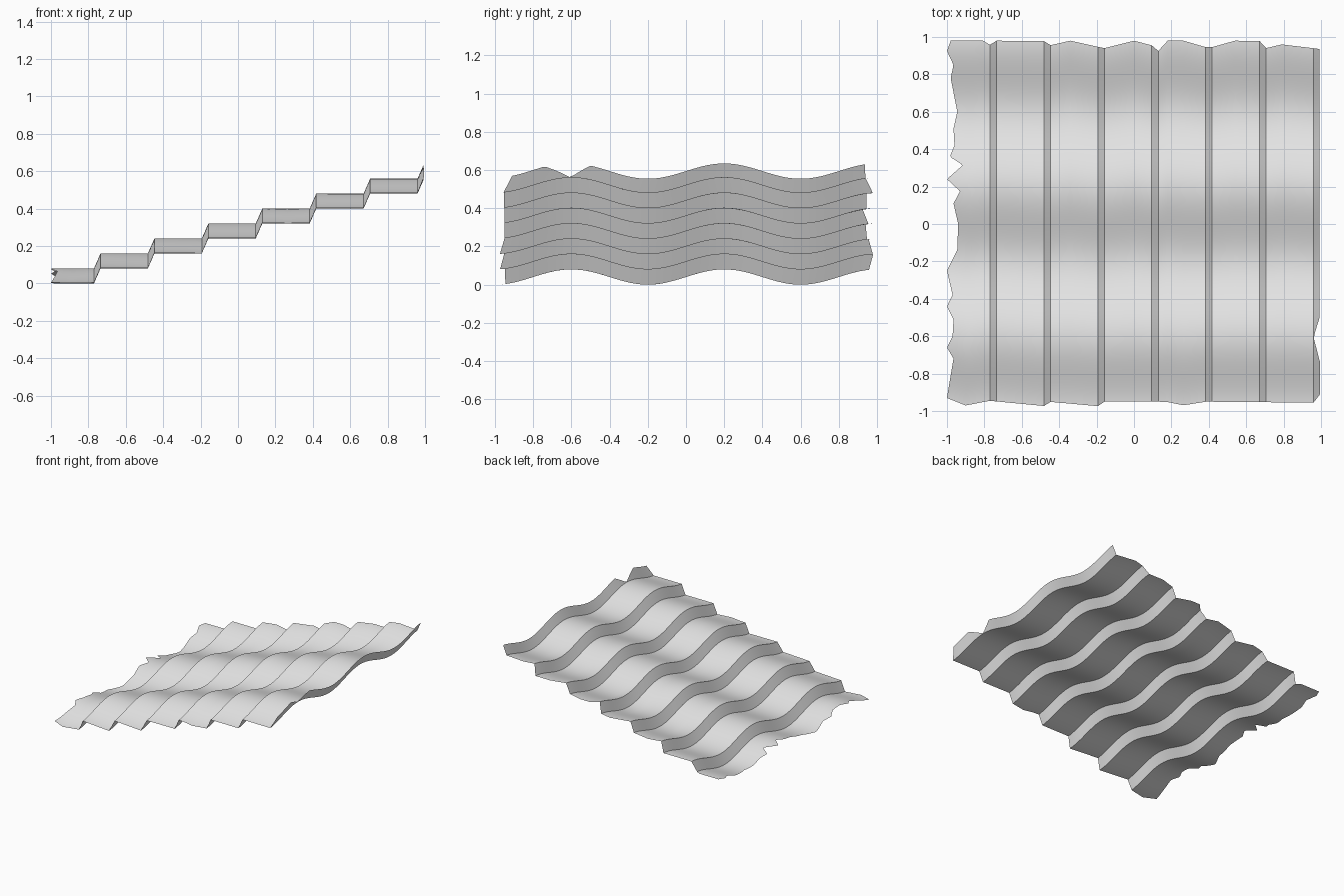
import bpy
import bmesh
import math

cube = bpy.data.objects.get("Cube")
if cube:
    bpy.data.objects.remove(cube, do_unlink=True)

# Tile course layout
COURSES = 7
PITCH = 0.2883      # distance between neighbouring steps
FIRST = -0.77       # foot of the lowest step
RUN = 0.035         # horizontal depth of a step
RISE = 0.08         # height of a step
WAVE = 0.8          # length of one corrugation
ROWS = 180

# Broken outlines: (position along edge, edge coordinate)
BACK = [(-.98, .98), (-.81, .98), (-.765, .955), (-.735, .98), (-.485, .98),
        (-.445, .955), (-.34, .98), (-.16, .94), (0, .98), (.095, .955),
        (.13, .925), (.18, .98), (.265, .98), (.385, .945), (.415, .945),
        (.54, .98), (.67, .98), (.705, .94), (.79, .96), (1, .935)]
FRONT = [(-1, -.93), (-.9, -.97), (-.77, -.945), (-.485, -.975), (-.445, -.95),
         (-.195, -.975), (-.16, -.95), (.17, -.95), (.27, -.97), (.385, -.95),
         (.96, -.955), (.995, -.91)]
LEFT = [(-.93, -1), (-.72, -.965), (-.66, -1), (-.6, -.97), (-.51, -.965),
        (-.44, -1), (-.38, -.97), (-.25, -1), (-.14, -.945), (0, -.94),
        (.11, -.965), (.175, -.93), (.24, -1), (.315, -.915), (.36, -.985),
        (.42, -.96), (.51, -.965), (.6, -.945), (.78, -.98), (.85, -.965),
        (.925, -1), (.98, -.98)]
# Share of the last step that is still standing
LAST_STEP = [(-.74, 1), (-.605, 0), (-.5, .93)]


def along(points, t):
    """Straight-line interpolation through a list of points."""
    if t <= points[0][0]:
        return points[0][1]
    for (a, va), (b, vb) in zip(points, points[1:]):
        if t <= b:
            return va + (vb - va) * (t - a) / (b - a)
    return points[-1][1]


def wave(y):
    return RISE / 2 * (1 + math.cos(math.tau * (y - 0.2) / WAVE))


# Columns: (x, lift), with breaks at every step and outline corner
feet = [FIRST + PITCH * i for i in range(COURSES)]
profile = [(-1, 0)]
for i, foot in enumerate(feet):
    profile += [(foot, RISE * i), (foot + RUN, RISE * (i + 1))]
stops = [x for x, lift in profile]
for x, edge in BACK + FRONT:
    if all(abs(x - s) > 0.012 for s in stops):
        stops.append(x)
stops.sort()

# Roof sheet as one surface following the stepped wave
bm = bmesh.new()
grid = []
for base_x in stops:
    column = []
    for r in range(ROWS + 1):
        t = r / ROWS
        y = along(FRONT, base_x) * (1 - t) + along(BACK, base_x) * t
        x, lift = base_x, along(profile, base_x)
        if x < FIRST:                       # ragged left end
            s = (x + 1) / (FIRST + 1)
            x = along(LEFT, y) * (1 - s) + FIRST * s
        elif x > feet[-1] + RUN / 2:        # chipped top step
            keep = max(along(LAST_STEP, y), 0.01)
            x = feet[-1] + RUN * keep
            lift = RISE * (COURSES - 1 + keep)
        column.append(bm.verts.new((x, y, wave(y) + lift)))
    grid.append(column)
for a, b in zip(grid, grid[1:]):
    for r in range(ROWS):
        bm.faces.new((a[r], b[r], b[r + 1], a[r + 1]))

mesh = bpy.data.meshes.new("roof_sheet")
bm.to_mesh(mesh)
bm.free()
roof = bpy.data.objects.new("roof_sheet", mesh)
bpy.context.collection.objects.link(roof)

# Plain grey finish
grey = bpy.data.materials.new("light grey")
grey.use_nodes = True
colour = (0.8, 0.8, 0.8, 1)
grey.diffuse_color = colour
grey.node_tree.nodes["Principled BSDF"].inputs["Base Color"].default_value = colour
mesh.materials.append(grey)

# Smooth waves, crisp step edges
bpy.ops.object.select_all(action="DESELECT")
roof.select_set(True)
bpy.context.view_layer.objects.active = roof
bpy.ops.object.shade_smooth_by_angle(angle=math.radians(30))
